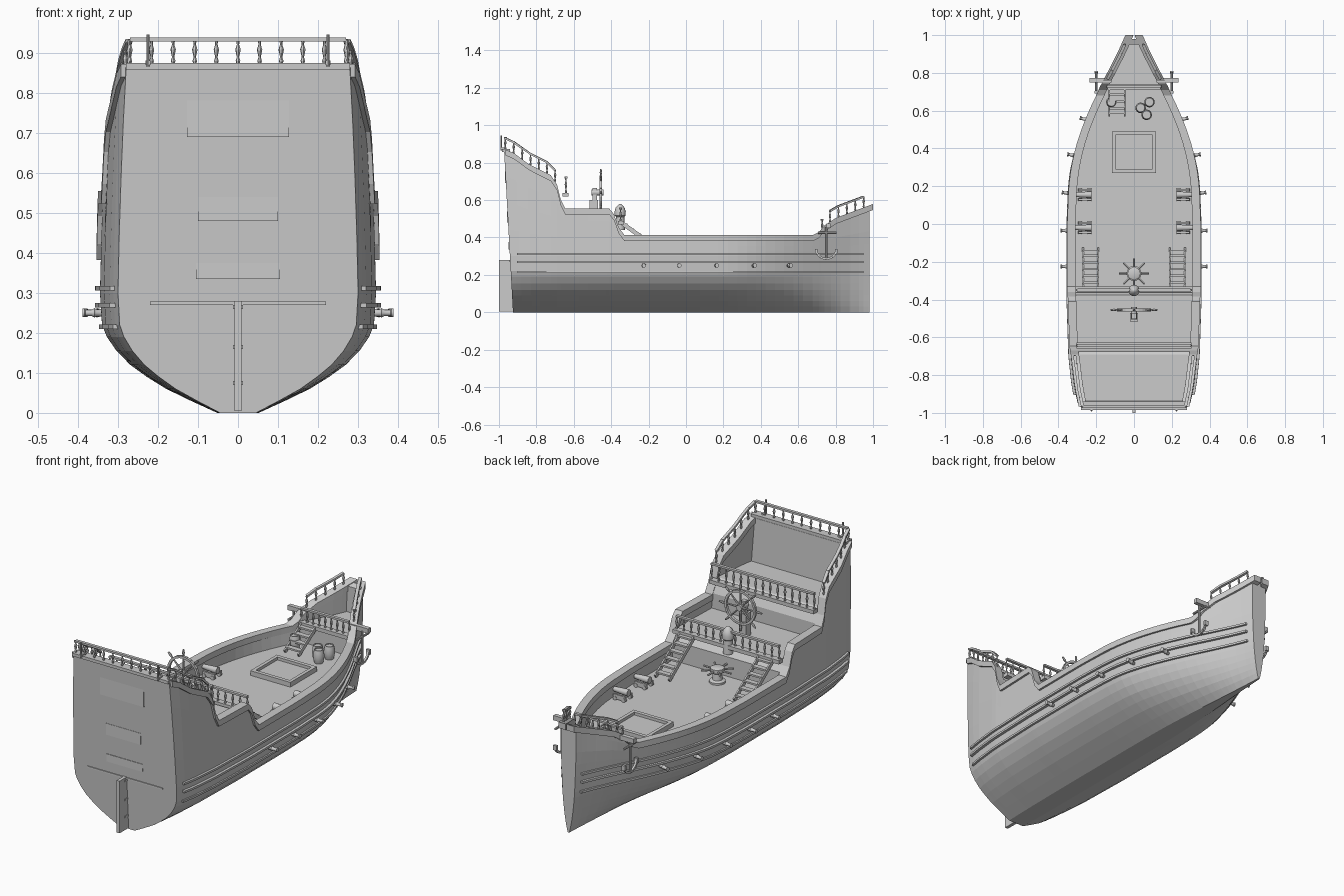
import bpy, bmesh, math
from mathutils import Vector

cube = bpy.data.objects.get("Cube")
if cube:
    bpy.data.objects.remove(cube, do_unlink=True)

grey = bpy.data.materials.new("light grey")
grey.use_nodes = True
GREY = (0.6, 0.6, 0.6, 1)
grey.diffuse_color = GREY
grey.node_tree.nodes["Principled BSDF"].inputs["Base Color"].default_value = GREY


def finish(bm, name, smooth=False):
    bmesh.ops.recalc_face_normals(bm, faces=bm.faces)
    me = bpy.data.meshes.new(name)
    bm.to_mesh(me)
    bm.free()
    me.materials.append(grey)
    ob = bpy.data.objects.new(name, me)
    bpy.context.collection.objects.link(ob)
    if smooth:
        bpy.ops.object.select_all(action='DESELECT')
        bpy.context.view_layer.objects.active = ob
        ob.select_set(True)
        bpy.ops.object.shade_smooth_by_angle(angle=math.radians(40))
    return ob


def lerp(table, v):
    if v <= table[0][0]:
        return table[0][1]
    for (a, p), (b, q) in zip(table, table[1:]):
        if v <= b:
            return p + (q - p) * (v - a) / (b - a)
    return table[-1][1]


# Hull lines: half breadth along the length, section shape, top edge
BREADTH = [(-.925, .3), (-.85, .318), (-.7, .335), (-.4, .345), (0, .345), (.2, .337), (.3, .324),
           (.4, .303), (.5, .272), (.6, .232), (.7, .184), (.8, .132), (.9, .08), (1, .035)]
SECTION = [(0, .15), (.03, .34), (.06, .52), (.09, .66), (.12, .78), (.155, .88), (.19, .95),
           (.22, .985), (.3, 1), (.5, .985), (.7, .96), (.87, .93)]
SHEER = [(-.925, .87), (-.88, .845), (-.82, .79), (-.78, .765), (-.72, .73), (-.69, .68), (-.67, .6),
         (-.645, .55), (-.41, .55), (-.385, .52), (-.36, .45), (-.33, .41), (.68, .41), (.71, .425),
         (.74, .46), (.8, .5), (.88, .53), (1, .575)]


def sheer(y):
    return lerp(SHEER, y)


def half(y, z):
    t = min(max((y - .3) / .68, 0), 1) * .6
    vee = min(1, (z + .005) / .42) ** .6
    return lerp(BREADTH, y) * (lerp(SECTION, z) * (1 - t) + vee * t)


def rake(y, z):
    return y - .055 * z * min(max((-.7 - y) / .225, 0), 1)


def stations(a, b):
    ys = [-.925 + .05 * i for i in range(40)] + [p[0] for p in SHEER]
    return [a] + sorted(y for y in set(ys) if a + .004 < y < b - .004) + [b]


def loft(bm, rings):
    rows = [[bm.verts.new(p) for p in r] for r in rings]
    n = len(rows[0])
    for r, s in zip(rows, rows[1:]):
        for i in range(n):
            bm.faces.new((r[i], r[(i + 1) % n], s[(i + 1) % n], s[i]))
    bm.faces.new(rows[0])
    bm.faces.new(rows[-1])


# Hull with raised sides, stepped decks and bulkheads
def hull_ring(y, deck):
    top = sheer(y)
    deck = top if deck is None else deck
    zs = [p[0] for p in SECTION if p[0] <= .3] + [.3 + (top - .3) * k / 4 for k in (1, 2, 3, 4)]
    side = [(half(y, z), z) for z in zs]
    side += [(max(half(y, z) - .027, .006), z) for z in (top, min(deck, top))]
    pts = side + [(-x, z) for x, z in reversed(side)]
    return [(x, rake(y, z), z) for x, z in pts]


DECKS = [(-.925, -.9, None), (-.9, -.65, .63), (-.65, -.34, .48), (-.34, .72, .32),
         (.72, .95, .42), (.95, .98, None)]
bm = bmesh.new()
loft(bm, [hull_ring(y, d) for a, b, d in DECKS for y in stations(a, b)])
bmesh.ops.remove_doubles(bm, verts=bm.verts, dist=.00005)
finish(bm, "hull")


# Strips that follow the hull side: rubbing strakes and cap rail
def strip(name, a, b, low, high, inner, outer):
    bm = bmesh.new()
    for s in (-1, 1):
        rings = []
        for y in stations(a, b):
            z0, z1 = low(y), high(y)
            w = half(y, z0)
            rings.append([(s * max(x, .003), rake(y, z), z) for x, z in
                          ((w - inner, z0), (w + outer, z0), (w + outer, z1), (w - inner, z1))])
        loft(bm, rings)
    finish(bm, name)


for name, z, out in (("lower_strake", .21, .012), ("middle_strake", .263, .015), ("upper_strake", .306, .012)):
    strip(name, -.89, .95, lambda y: z, lambda y: z + .011, .01, out)
strip("cap_rail", -.92, 1, lambda y: sheer(y) - .028, lambda y: sheer(y) + .004, .033, .011)


# Small shape helpers
def bar(bm, a, b, w, h=None, up=(0, 0, 1)):
    a, b = Vector(a), Vector(b)
    d = (b - a).normalized()
    u = Vector(up) if abs(d.dot(Vector(up))) < .95 else Vector((0, 1, 0))
    r = d.cross(u).normalized()
    u = r.cross(d)
    r, u = r * w / 2, u * (h or w) / 2
    loft(bm, [[p + r + u, p - r + u, p - r - u, p + r - u] for p in (a, b)])


def box(bm, x0, x1, y0, y1, z0, z1):
    bar(bm, ((x0 + x1) / 2, y0, (z0 + z1) / 2), ((x0 + x1) / 2, y1, (z0 + z1) / 2), x1 - x0, z1 - z0)


def turned(bm, a, b, profile, n=8):
    a, b = Vector(a), Vector(b)
    d = b - a
    r = d.orthogonal().normalized()
    v = d.normalized().cross(r)
    loft(bm, [[a + d * t + (r * math.cos(k * math.tau / n) + v * math.sin(k * math.tau / n)) * q
               for k in range(n)] for t, q in profile])


def rod(bm, a, b, r, n=8):
    turned(bm, a, b, [(0, r), (1, r)], n)


SPINDLE = [(0, .003), (.15, .006), (.3, .003), (.6, .007), (.8, .003), (1, .005)]


def railing(name, lines, height):
    bm = bmesh.new()
    for pts in lines:
        for p, q in zip(pts, pts[1:]):
            bar(bm, Vector(p) + Vector((0, 0, height)), Vector(q) + Vector((0, 0, height)), .016, .01)
        for p in pts:
            turned(bm, p, Vector(p) + Vector((0, 0, height)), SPINDLE, 6)
    finish(bm, name)


# Railings
def across(y, z, w, n):
    return [(-w + 2 * w * i / n, y, z) for i in range(n + 1)]


def along(a, b, n):
    return [[(s * (half(y, sheer(y)) - .008), rake(y, sheer(y)), sheer(y)) for y in
             [a + (b - a) * i / n for i in range(n + 1)]] for s in (-1, 1)]


railing("stern_railing", [across(-.966, .87, .27, 10)], .063)
railing("poop_side_railings", along(-.92, -.7, 6), .063)
railing("poop_front_railing", [across(-.642, .63, .3, 14)], .09)
railing("quarterdeck_railing", [across(-.35, .48, .3, 14)], .075)
railing("bow_side_railings", along(.77, .95, 4), .062)
railing("forecastle_railing", [across(.728, .42, .14, 8)], .075)

bm = bmesh.new()
box(bm, -.28, .28, -.985, -.94, .858, .874)
for y, z, w in ((-.642, .63, .305), (-.345, .48, .31), (.728, .42, .145)):
    box(bm, -w, w, y - .018, y + .014, z - .012, z + .008)
for s in (-1, 1):
    rod(bm, (s * .225, -.988, .865), (s * .225, -.988, .945), .004)
    bar(bm, (s * .225, -.96, .875), (s * .225, -.99, .875), .012)
finish(bm, "deck_edge_beams")

# Stern panels and rudder
bm = bmesh.new()
for w, z0, z1 in ((.127, .69, .8), (.1, .48, .54), (.105, .335, .375), (.22, .27, .278)):
    y = -.925 - .055 * z0
    box(bm, -w, w, y - .005, y + .003, z0, z1)
finish(bm, "stern_panels")
bm = bmesh.new()
box(bm, -.009, .009, -1, -.92, .005, .28)
for z in (.07, .16, .26):
    box(bm, -.012, .012, -.96, -.92, z, z + .01)
finish(bm, "rudder")

# Gun barrels through the sides, and deck guns
GUN = [(0, .011), (.55, .009), (.6, .012), (.7, .008), (.9, .008), (.93, .011), (1, .011)]
bm = bmesh.new()
for s in (-1, 1):
    for y in (-.225, -.035, .16, .355, .54):
        w = half(y, .25)
        turned(bm, (s * (w - .03), y, .25), (s * (w + .047), y + max(0, y) * .04, .25), GUN, 10)
    for y in (.155, -.02):
        for k in (-.026, .026):
            box(bm, s * .26 - .035, s * .26 + .035, y + k - .005, y + k + .005, .325, .35)
            for x in (-.025, .025):
                rod(bm, (s * .26 + x, y + k - .008, .33), (s * .26 + x, y + k + .008, .33), .011)
        turned(bm, (s * .225, y, .36), (s * .31, y, .36), [(0, .018), (.6, .015), (1, .012)], 10)
finish(bm, "guns", True)

# Steering wheel and stand
bm = bmesh.new()
hub = Vector((0, -.455, .64))
dirs = [Vector((math.cos(i * math.tau / 8), 0, math.sin(i * math.tau / 8))) for i in range(8)]
for d in dirs:
    turned(bm, hub, hub + d * .125, [(0, .006), (.6, .004), (.75, .004), (.85, .007), (1, .004)], 6)
rim = [hub + .085 * Vector((math.cos(i * math.tau / 24), 0, math.sin(i * math.tau / 24))) for i in range(25)]
for p, q in zip(rim, rim[1:]):
    bar(bm, p, q, .012, .014, (0, 1, 0))
rod(bm, hub - Vector((0, .05, 0)), hub + Vector((0, .015, 0)), .016, 12)
box(bm, -.02, .02, -.515, -.47, .48, .6)
box(bm, -.012, .012, -.5, -.475, .6, .665)
finish(bm, "steering_wheel")

# Domed post and capstan
bm = bmesh.new()
turned(bm, (0, -.352, .44), (0, -.352, .58),
       [(0, .026), (.5, .022), (.55, .029), (.7, .03), (.85, .024), (.95, .012), (1, .003)], 16)
finish(bm, "domed_post", True)
bm = bmesh.new()
turned(bm, (0, -.262, .32), (0, -.262, .4),
       [(0, .04), (.12, .04), (.2, .025), (.6, .022), (.7, .034), (.95, .034), (1, .026)], 16)
for i in range(8):
    a = i * math.tau / 8
    rod(bm, (0, -.262, .385), (.08 * math.cos(a), -.262 + .08 * math.sin(a), .385), .005, 6)
finish(bm, "capstan", True)

# Stairs
bm = bmesh.new()
for x, w, y0, z0, y1, z1, n in ((-.23, .08, -.13, .325, -.34, .475, 6), (.23, .08, -.13, .325, -.34, .475, 6),
                                (-.09, .08, .575, .325, .715, .415, 4)):
    for k in (-w / 2, w / 2):
        bar(bm, (x + k, y0, z0), (x + k, y1, z1), .008, .022)
    for i in range(n):
        t = (i + .6) / n
        y, z = y0 + (y1 - y0) * t, z0 + (z1 - z0) * t
        box(bm, x - w / 2, x + w / 2, y - .014, y + .014, z, z + .009)
finish(bm, "stairs")

# Hatch
bm = bmesh.new()
for s in (-1, 1):
    box(bm, s * .108 - .009, s * .108 + .009, .27, .49, .318, .345)
    box(bm, -.1, .1, .38 + s * .1 - .01, .38 + s * .1 + .01, .318, .345)
box(bm, -.1, .1, .28, .48, .318, .33)
finish(bm, "hatch")

# Barrels
bm = bmesh.new()
for x, y in ((.035, .615), (.082, .645), (.067, .578), (-.12, .645)):
    turned(bm, (x, y, .32), (x, y, .39), [(0, .021), (.2, .025), (.5, .028), (.8, .025), (1, .022),
                                          (1, .018), (.94, .018)], 14)
finish(bm, "barrels", True)

# Anchor beams and anchors
bm = bmesh.new()
for s in (-1, 1):
    box(bm, min(s * .12, s * .235), max(s * .12, s * .235), .75, .772, .45, .475)
    x = s * .2
    rod(bm, (x, .75, .29), (x, .75, .455), .006)
    rod(bm, (x, .705, .425), (x, .805, .425), .006)
    arc = [Vector((x, .75 + .055 * math.sin(a), .34 - .055 * math.cos(a)))
           for a in [-1.3 + 2.6 * i / 8 for i in range(9)]]
    for p, q in zip(arc, arc[1:]):
        bar(bm, p, q, .011, .011, (1, 0, 0))
    for p in (arc[0], arc[-1]):
        bar(bm, p - Vector((0, 0, .012)), p + Vector((0, 0, .014)), .02, .012)
finish(bm, "anchors")
